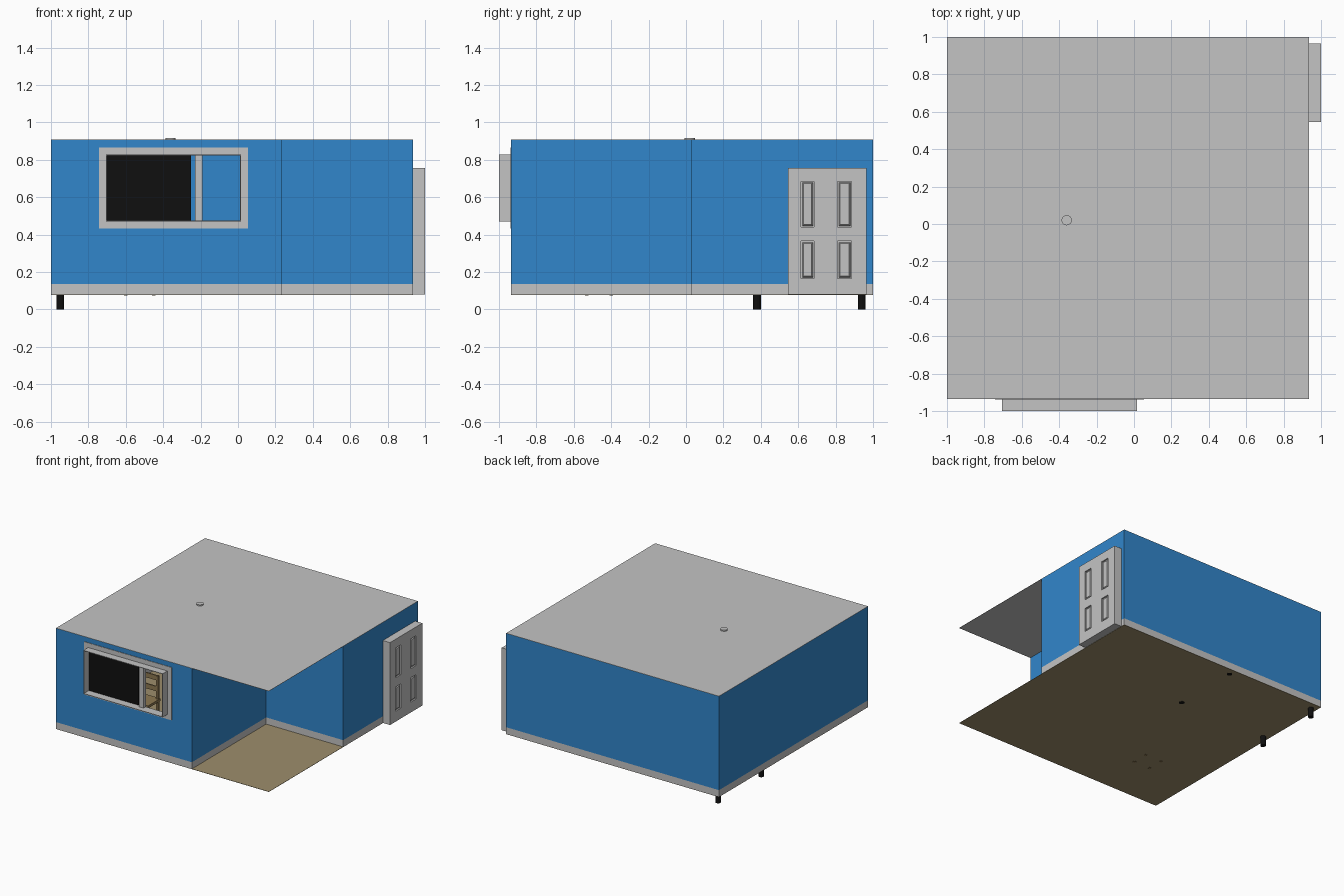
import bpy, bmesh
from mathutils import Vector

if "Cube" in bpy.data.objects:
    bpy.data.objects.remove(bpy.data.objects["Cube"], do_unlink=True)


def material(name, r, g, b):
    m = bpy.data.materials.new(name)
    m.use_nodes = True
    m.diffuse_color = (r, g, b, 1)
    m.node_tree.nodes["Principled BSDF"].inputs["Base Color"].default_value = (r, g, b, 1)
    return m


BLUE = material("wall blue", 0.031, 0.24, 0.6)
GREY = material("trim grey", 0.55, 0.55, 0.55)
TAN = material("floor tan", 0.335, 0.27, 0.148)
WOOD = material("chair wood", 0.27, 0.19, 0.085)
BLACK = material("black", 0.005, 0.005, 0.005)


def finish(name, bm, mat):
    bmesh.ops.recalc_face_normals(bm, faces=bm.faces)
    me = bpy.data.meshes.new(name)
    bm.to_mesh(me)
    bm.free()
    me.materials.append(mat)
    ob = bpy.data.objects.new(name, me)
    bpy.context.collection.objects.link(ob)
    return ob


def box(name, x, y, z, mat):
    """Box from three (low, high) ranges."""
    bm = bmesh.new()
    bmesh.ops.create_cube(bm, size=1)
    for v in bm.verts:
        v.co = Vector([(r[0] + r[1]) / 2 + c * (r[1] - r[0]) for r, c in zip((x, y, z), v.co)])
    return finish(name, bm, mat)


def ring(name, outer, inner, y, mat):
    """Upright rectangular frame; rectangles are (x0, x1, z0, z1)."""
    bm = bmesh.new()

    def loop(r, d):
        corners = ((r[0], r[2]), (r[1], r[2]), (r[1], r[3]), (r[0], r[3]))
        return [bm.verts.new((a, d, b)) for a, b in corners]

    loops = [loop(outer, y[0]), loop(inner, y[0]), loop(inner, y[1]), loop(outer, y[1])]
    for k in range(4):
        p, q = loops[k], loops[(k + 1) % 4]
        for i in range(4):
            j = (i + 1) % 4
            bm.faces.new((p[i], p[j], q[j], q[i]))
    return finish(name, bm, mat)


def cylinder(name, x, y, z, radius, mat, sides=16):
    bm = bmesh.new()
    bmesh.ops.create_cone(bm, cap_ends=True, segments=sides, radius1=radius,
                          radius2=radius, depth=z[1] - z[0])
    bmesh.ops.translate(bm, verts=bm.verts, vec=(x, y, (z[0] + z[1]) / 2))
    return finish(name, bm, mat)


def grow(r, d):
    return (r[0] - d, r[1] + d, r[2] - d, r[3] + d)


# Main levels and plan
LOW, HIGH = -0.935, 0.935
FLOOR, SKIRT, ROOF = 0.08, 0.135, 0.905
NX, NY = 0.235, 0.03
T = 0.008
WINDOW = (-0.705, 0.015, 0.47, 0.828)

# Floor and ceiling cover the whole square
box("floor", (-1, HIGH), (LOW, 1), (FLOOR - 0.002, FLOOR), TAN)
box("ceiling", (-1, HIGH), (LOW, 1), (ROOF, ROOF + 0.002), GREY)

# L-shaped walls with a skirting strip under each
segments = {
    "back": ((-1, HIGH), (1 - T, 1)),
    "left_end": ((-1, -1 + T), (LOW + T, 1 - T)),
    "door_side": ((HIGH - T, HIGH), (NY + T, 1 - T)),
    "porch_back": ((NX - T, HIGH), (NY, NY + T)),
    "porch_side": ((NX - T, NX), (LOW + T, NY)),
    "front": ((-1, NX), (LOW, LOW + T)),
}
for name, (x, y) in segments.items():
    box(name + "_skirting", x, y, (FLOOR, SKIRT), GREY)
    if name != "front":
        box(name + "_wall", x, y, (SKIRT, ROOF), BLUE)
ring("front_wall", (-1, NX, SKIRT, ROOF), WINDOW, (LOW, LOW + T), BLUE)

# Window: flat trim, projecting sleeve, mullion and dark pane
trim = ring("window_trim", grow(WINDOW, 0.038), WINDOW, (LOW - 0.004, LOW), GREY)
ring("window_sleeve", WINDOW, grow(WINDOW, -0.004), (-1, LOW + T), GREY)
box("window_mullion", (-0.23, -0.19), (-0.955, -0.925), WINDOW[2:], GREY)
box("dark_pane", (-0.7, -0.25), (-0.935, -0.93), WINDOW[2:], BLACK)

# Door slab with four recessed panels
door = box("door", (HIGH, 1), (0.545, 0.965), (FLOOR, 0.757), GREY)
bpy.context.view_layer.objects.active = door
for y in ((0.615, 0.685), (0.81, 0.885)):
    for z in ((0.165, 0.365), (0.44, 0.685)):
        cutter = box("panel_cutter", (0.988, 1.05), y, z, GREY)
        cutter.hide_render = True
        mod = door.modifiers.new("panel", "BOOLEAN")
        mod.operation = "DIFFERENCE"
        mod.solver = "EXACT"
        mod.object = cutter
        bpy.ops.object.modifier_apply(modifier=mod.name)
        bpy.data.objects.remove(cutter, do_unlink=True)
        # Raised field with sloping edges
        field = box("door_panel", (0.987, 0.997), (y[0] + 0.006, y[1] - 0.006),
                    (z[0] + 0.006, z[1] - 0.006), GREY)
        for v in field.data.vertices:
            if v.co.x > 0.99:
                v.co.y += 0.007 if v.co.y < sum(y) / 2 else -0.007
                v.co.z += 0.007 if v.co.z < sum(z) / 2 else -0.007

# Round ceiling fitting
cylinder("ceiling_fitting", -0.36, 0.02, (ROOF - 0.01, ROOF + 0.012), 0.027, GREY, 24)

# Bed whose legs pass through the floor on one side
for x, base in ((-0.95, 0), (-0.15, FLOOR - 0.004)):
    for y in (0.38, 0.94):
        cylinder("bed_leg", x, y, (base, 0.18), 0.021, BLACK, 12)
box("bed_frame", (-0.98, -0.12), (0.35, 0.97), (0.17, 0.2), BLACK)
box("mattress", (-0.97, -0.13), (0.36, 0.96), (0.2, 0.29), GREY)

# Wooden chair behind the window
for x in (-0.6, -0.45):
    for y in (-0.53, -0.4):
        top = 0.46 if y > -0.45 else 0.26
        box("chair_leg", (x - 0.01, x + 0.01), (y - 0.01, y + 0.01), (FLOOR - 0.005, top), WOOD)
box("chair_seat", (-0.615, -0.435), (-0.545, -0.385), (0.25, 0.27), WOOD)
for z in (0.33, 0.42):
    box("chair_slat", (-0.59, -0.46), (-0.405, -0.395), (z, z + 0.04), WOOD)
